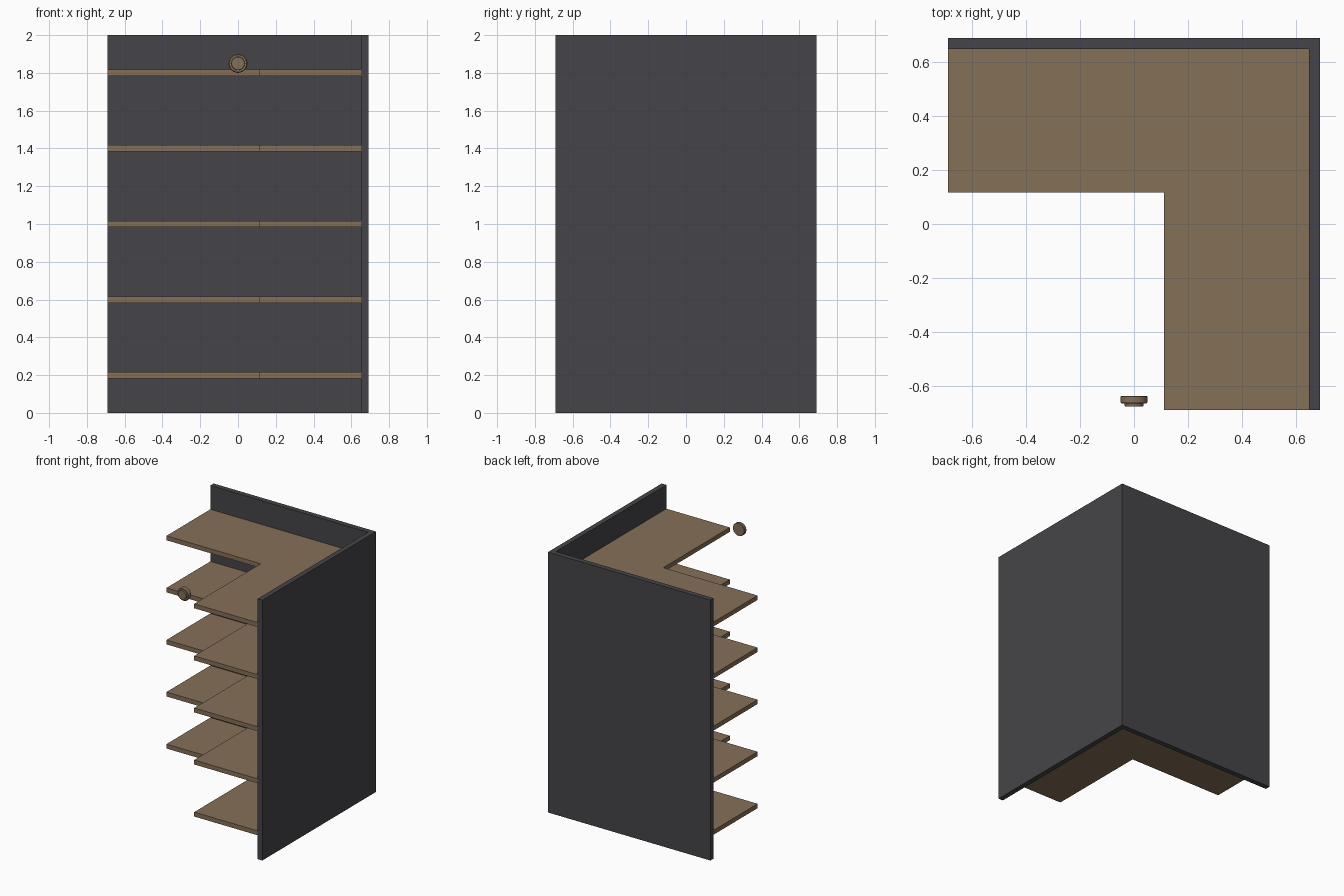
import bpy, bmesh, math
from mathutils import Matrix

if "Cube" in bpy.data.objects:
    bpy.data.objects.remove(bpy.data.objects["Cube"])


def material(name, rgb):
    m = bpy.data.materials.new(name)
    m.diffuse_color = (*rgb, 1.0)
    m.use_nodes = True
    m.node_tree.nodes["Principled BSDF"].inputs["Base Color"].default_value = m.diffuse_color
    return m


charcoal = material("charcoal", (0.060, 0.060, 0.067))
wood = material("brown wood", (0.235, 0.162, 0.095))


def add_object(name, bm, mat):
    me = bpy.data.meshes.new(name)
    bmesh.ops.recalc_face_normals(bm, faces=bm.faces[:])
    bm.to_mesh(me)
    bm.free()
    me.materials.append(mat)
    ob = bpy.data.objects.new(name, me)
    bpy.context.collection.objects.link(ob)
    return ob


def box(name, lo, hi, mat):
    bm = bmesh.new()
    bmesh.ops.create_cube(bm, size=1.0)
    for v in bm.verts:
        v.co = [lo[i] if v.co[i] < 0 else hi[i] for i in range(3)]
    return add_object(name, bm, mat)


# Two tall panels meeting in the back right corner
H = 0.69
W = 0.65
box("back_panel", (-H, W, 0), (H, H, 2), charcoal)
box("side_panel", (W, -H, 0), (H, W, 2), charcoal)

# Five L-shaped shelf levels, each made of two boards
for i in range(5):
    z = 0.2 + 0.4 * i
    box(f"back_shelf_{i + 1}", (-H, 0.117, z - 0.017), (W, W, z + 0.017), wood)
    box(f"side_shelf_{i + 1}", (0.111, -H, z - 0.017), (W, 0.117, z + 0.017), wood)

# Round knob in front: profile of (radius, y) spun about the y axis
profile = [(0, -0.638), (0.047, -0.638), (0.05, -0.641), (0.05, -0.661),
           (0.046, -0.667), (0.036, -0.667), (0.034, -0.678), (0, -0.678)]
bm = bmesh.new()
verts = [bm.verts.new((r, y, 1.85)) for r, y in profile]
edges = [bm.edges.new(p) for p in zip(verts, verts[1:])]
bmesh.ops.spin(bm, geom=verts + edges, cent=(0, 0, 1.85), axis=(0, 1, 0),
               angle=2 * math.pi, steps=24, use_merge=False)
bmesh.ops.remove_doubles(bm, verts=bm.verts[:], dist=1e-4)
knob = add_object("round_knob", bm, wood)
knob.data.shade_smooth()
knob.data.set_sharp_from_angle(angle=math.radians(30))
